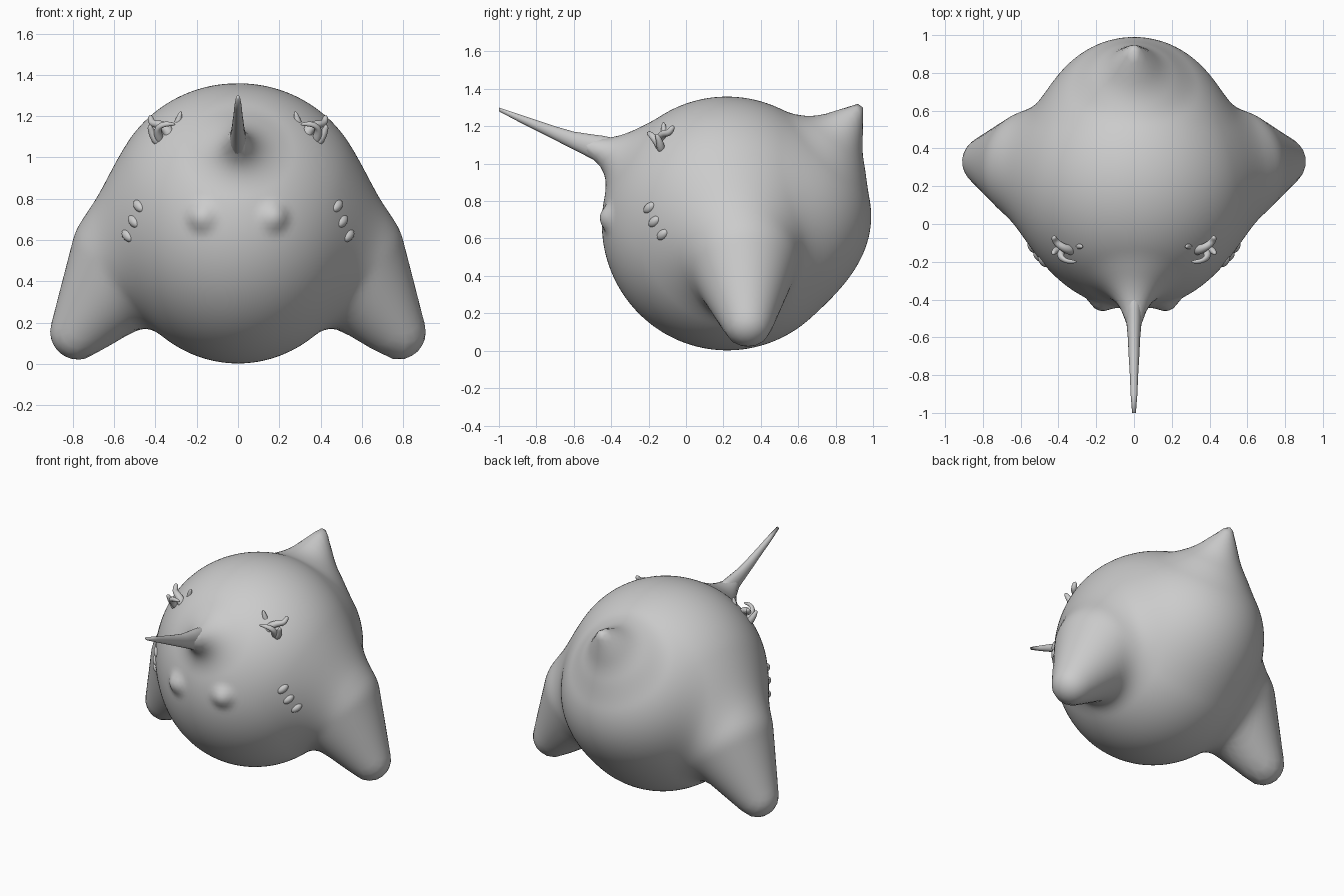
import bpy, bmesh, math
from mathutils import Vector

if "Cube" in bpy.data.objects:
    bpy.data.objects.remove(bpy.data.objects["Cube"])

CENTER = Vector((0, 0.25, 0.68))
BALL = Vector((0, 0.22, 0.68))


def tapered(p, a, b, ra, rb):
    """Signed distance to the hull of two spheres."""
    d = b - a
    length = d.length
    q = p - a
    x = q.dot(d) / length
    y = math.sqrt(max(q.length_squared - x * x, 0))
    s = (ra - rb) / length
    t = max(0.0, min(length, x - y * s / math.sqrt(1 - s * s)))
    return math.hypot(x - t, y) - ra + s * t


def blend(a, b, k):
    h = max(k - abs(a - b), 0.0) / k
    return min(a, b) - h * h * k / 4


# Parts blended into the body: start, end, start radius, end radius
FIN_A = (Vector((0.10, 0.20, 0.78)), Vector((0.50, 0.30, 0.52)), 0.50, 0.31)
FIN_B = (Vector((0.50, 0.30, 0.52)), Vector((0.775, 0.33, 0.155)), 0.31, 0.135)
RUMP = Vector((0, 0.50, 0.72))
TAIL = (Vector((0, 0.70, 1.0)), Vector((0, 0.92, 1.29)), 0.24, 0.03)
HORN_ROOT = (Vector((0, -0.25, 1.01)), Vector((0, -0.54, 1.10)), 0.13, 0.035)
FRONT_BUMP = Vector((0.17, -0.405, 0.71))


def body_dist(p):
    q = Vector((abs(p.x), p.y, p.z))
    e = q - BALL
    d = (Vector((e.x / 0.62, e.y / 0.67, e.z / 0.678)).length - 1) * 0.65
    d = blend(d, min(tapered(q, *FIN_A), tapered(q, *FIN_B)), 0.10)
    if p.y > 0.25:
        d = blend(d, (q - RUMP).length - 0.49, 0.08)
        return blend(d, tapered(q, *TAIL), 0.10)
    if p.y < 0:
        d = blend(d, tapered(q, *HORN_ROOT), 0.14)
        d = blend(d, (q - FRONT_BUMP).length - 0.055, 0.05)
    return d


def hit(start, direction, lo, hi):
    """Find where a ray leaves the body by bisection."""
    for _ in range(13):
        mid = (lo + hi) / 2
        if body_dist(start + direction * mid) < 0:
            lo = mid
        else:
            hi = mid
    return start + direction * lo


def finish(name, bm):
    bmesh.ops.recalc_face_normals(bm, faces=bm.faces)
    me = bpy.data.meshes.new(name)
    bm.to_mesh(me)
    bm.free()
    for f in me.polygons:
        f.use_smooth = True
    ob = bpy.data.objects.new(name, me)
    bpy.context.collection.objects.link(ob)
    return ob


def mirror(ob):
    ob.modifiers.new("mirror", 'MIRROR')
    return ob


def loft(bm, rings):
    """Bridge rings of points and cap both ends."""
    loops = [[bm.verts.new(p) for p in r] for r in rings]
    n = len(loops[0])
    for a, b in zip(loops, loops[1:]):
        for i in range(n):
            j = (i + 1) % n
            bm.faces.new((a[i], a[j], b[j], b[i]))
    bm.faces.new(loops[0])
    bm.faces.new(loops[-1][::-1])


def bump(name, x, z, size, sink, tilt=0.0):
    """Rounded bump seated on the front surface of the body."""
    pos = hit(Vector((x, 0.25, z)), Vector((0, -1, 0)), 0, 1)
    e = 0.01
    n = Vector([body_dist(pos + v) - body_dist(pos - v) for v in
                (Vector((e, 0, 0)), Vector((0, e, 0)), Vector((0, 0, e)))]).normalized()
    rot = n.to_track_quat('Z', 'Y').to_matrix()
    bm = bmesh.new()
    bmesh.ops.create_uvsphere(bm, u_segments=20, v_segments=12, radius=1)
    for v in bm.verts:
        c = Vector((v.co.x * size[0], v.co.y * size[1], v.co.z * size[2] - sink))
        c.xy = (c.x * math.cos(tilt) - c.y * math.sin(tilt),
                c.x * math.sin(tilt) + c.y * math.cos(tilt))
        v.co = pos + rot @ c
    return mirror(finish(name, bm))


def twig(name, pts, radii):
    """Small tapering branch."""
    pts = [Vector(p) for p in pts]
    rings = []
    for i, p in enumerate(pts):
        t = (pts[min(i + 1, len(pts) - 1)] - pts[max(i - 1, 0)]).normalized()
        m = t.to_track_quat('Z', 'Y').to_matrix()
        rings.append([p + m @ Vector((radii[i] * math.cos(a * math.pi / 4),
                                      radii[i] * math.sin(a * math.pi / 4), 0))
                      for a in range(8)])
    bm = bmesh.new()
    loft(bm, rings)
    ob = mirror(finish(name, bm))
    sub = ob.modifiers.new("round", 'SUBSURF')
    sub.levels = sub.render_levels = 2


# Body with side fins, rump, tail nub, horn root and front bumps
bm = bmesh.new()
bmesh.ops.create_icosphere(bm, subdivisions=6, radius=1)
for v in bm.verts:
    v.co = hit(CENTER, v.co.normalized(), 0.4, 1.25)
finish("body", bm)

# Long nose horn: y, z, half width, half height
HORN = [(-1.0, 1.29, .010, .010), (-.9, 1.247, .018, .020), (-.8, 1.205, .022, .028),
        (-.7, 1.163, .028, .037), (-.6, 1.123, .033, .048), (-.5, 1.09, .042, .066),
        (-.45, 1.07, .045, .08), (-.4, 1.05, .05, .09), (-.3, 1.02, .05, .08)]
bm = bmesh.new()
loft(bm, [[(w * math.cos(a * math.pi / 10), y, z + h * math.sin(a * math.pi / 10))
           for a in range(20)] for y, z, w, h in HORN])
finish("horn", bm)

# Gill ridges
for i, (x, z) in enumerate([(.485, .765), (.51, .69), (.54, .62)]):
    bump(f"gill_{i + 1}", x, z, (.042, .026, .026), .010, 0.6)

# Branching brow growths
twig("brow_base", [(.32, -.13, 1.08), (.34, -.14, 1.14), (.385, -.12, 1.165),
                   (.42, -.09, 1.16), (.425, -.065, 1.205)],
     [.04, .03, .022, .02, .016])
twig("brow_front", [(.37, -.12, 1.06), (.40, -.17, 1.14), (.36, -.2, 1.165), (.30, -.2, 1.16)],
     [.03, .022, .016, .008])
twig("brow_spike", [(.30, -.10, 1.10), (.29, -.12, 1.18), (.275, -.12, 1.225)],
     [.035, .018, .010])
twig("brow_outer", [(.38, -.13, 1.06), (.42, -.14, 1.12), (.43, -.16, 1.16)],
     [.03, .02, .012])
